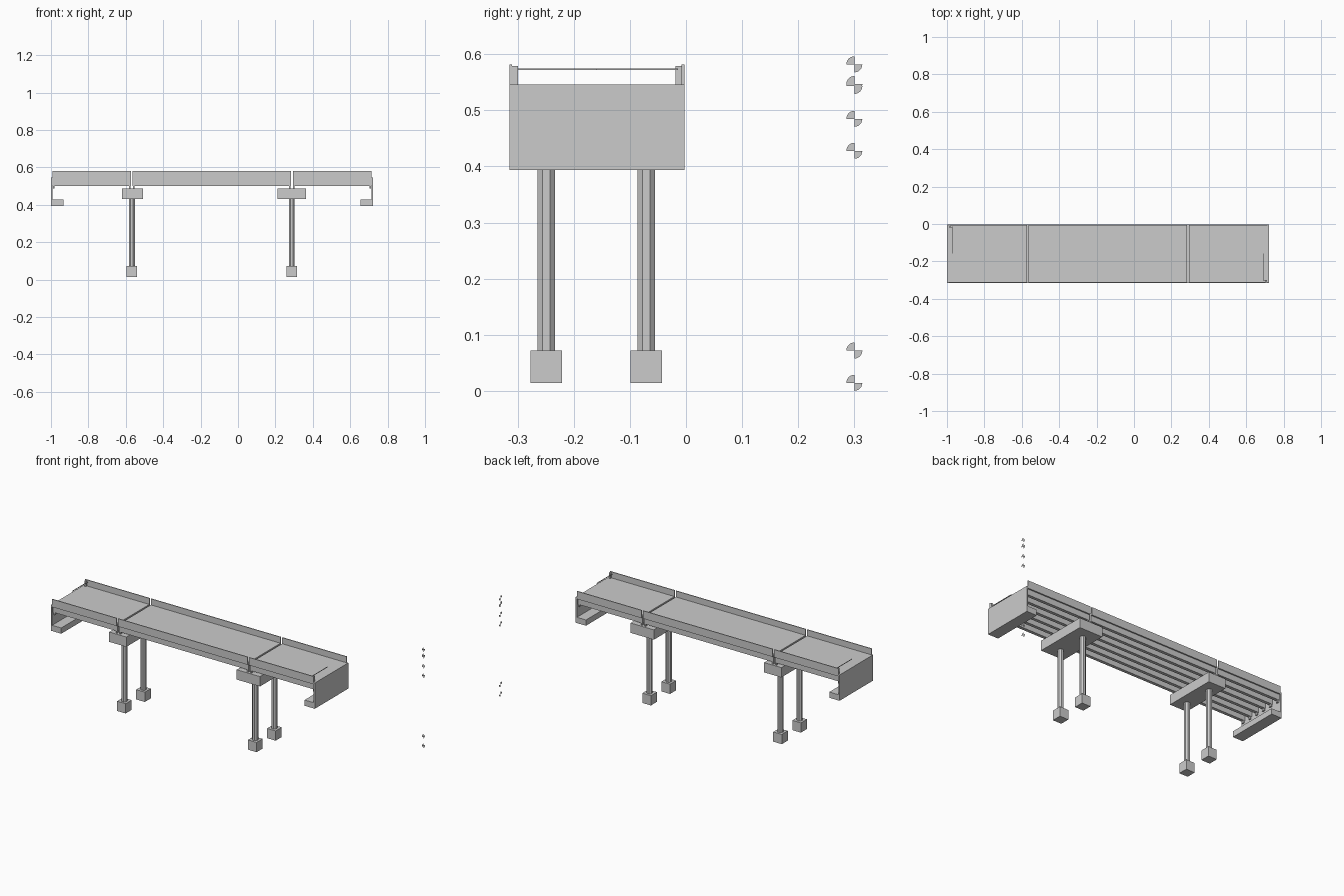
import bpy, bmesh, math

if "Cube" in bpy.data.objects:
    bpy.data.objects.remove(bpy.data.objects["Cube"])

Y0, Y1 = -0.315, -0.003            # bridge edges
YM = (Y0 + Y1) / 2
DECK = 0.546                       # road level


def obj_from_bm(name, bm):
    me = bpy.data.meshes.new(name)
    bmesh.ops.recalc_face_normals(bm, faces=bm.faces)
    bm.to_mesh(me)
    bm.free()
    ob = bpy.data.objects.new(name, me)
    bpy.context.collection.objects.link(ob)
    return ob


def boxes(name, items):
    """One object from boxes given as (x0, x1, y0, y1, z0, z1)."""
    bm = bmesh.new()
    for x0, x1, y0, y1, z0, z1 in items:
        vs = bmesh.ops.create_cube(bm, size=1)["verts"]
        for v in vs:
            v.co = (x0 + (v.co.x + .5) * (x1 - x0),
                    y0 + (v.co.y + .5) * (y1 - y0),
                    z0 + (v.co.z + .5) * (z1 - z0))
    return obj_from_bm(name, bm)


def extrude_y(name, profile):
    """Extrude an x-z profile over the full bridge width."""
    bm = bmesh.new()
    f = bm.faces.new([bm.verts.new((x, Y0, z)) for x, z in profile])
    ext = bmesh.ops.extrude_face_region(bm, geom=[f])["geom"]
    bmesh.ops.translate(bm, vec=(0, Y1 - Y0, 0),
                        verts=[g for g in ext if isinstance(g, bmesh.types.BMVert)])
    return obj_from_bm(name, bm)


# Three spans: slab, longitudinal girders and parapets
spans = {"left": (-0.992, -0.573), "middle": (-0.563, 0.283), "right": (0.293, 0.714)}
N = 6
for side, (a, b) in spans.items():
    boxes(side + "_deck_slab", [(a, b, Y0, Y1, 0.536, DECK)])
    pitch = (Y1 - Y0 - 0.034) / (N - 1)
    gy = [Y0 + 0.017 + i * pitch for i in range(N)]
    boxes(side + "_girders", [(a, b, y - .009, y + .009, 0.502, 0.536) for y in gy])
    boxes(side + "_parapets", [(a, b, Y0, Y0 + .005, DECK, 0.582),
                               (a, b, Y1 - .005, Y1, DECK, 0.582)])
    # Bearing pads under both girder ends
    boxes(side + "_bearings", [(x - .004, x + .004, y - .007, y + .007, 0.488, 0.502)
                               for x in (a + .006, b - .006) for y in gy])

# L-shaped end abutments
for side, x, d in (("left", -1.0, 1), ("right", 0.722, -1)):
    extrude_y(side + "_abutment", [
        (x, 0.394), (x + d * .067, 0.394), (x + d * .067, 0.428),
        (x + d * .008, 0.428), (x + d * .008, DECK), (x, DECK)])

# Piers: cap beam, octagonal columns, footings
for side, xc, c0, c1 in (("left", -0.567, -0.62, -0.508), ("right", 0.287, 0.212, 0.364)):
    boxes(side + "_pier_cap", [(c0, c1, Y0, Y1, 0.43, 0.488)])
    ys = (-0.249, -0.071)
    boxes(side + "_footings", [(xc - .028, xc + .028, y - .028, y + .028, 0.0145, 0.072)
                               for y in ys])
    for n, y in enumerate(ys):
        bpy.ops.mesh.primitive_cylinder_add(
            vertices=8, radius=0.0155 / math.cos(math.pi / 8), depth=0.358,
            location=(xc, y, 0.251), rotation=(0, 0, math.pi / 8))
        bpy.context.object.name = f"{side}_column_{n + 1}"

# Barrier posts and half-width arms, one per end
for side, x, d, edge, s in (("left", -0.985, 1, Y1 - .005, -1), ("right", 0.707, -1, Y0 + .005, 1)):
    ya, yb = sorted((edge, edge + s * .011))
    boxes(side + "_barrier_post", [(x - .005, x + .005, ya, yb, DECK, 0.579)])
    xa = x + d * .013
    ya, yb = sorted((edge + s * .006, YM))
    boxes(side + "_barrier_arm", [(xa - .0015, xa + .0015, ya, yb, 0.572, 0.575),
                                  (min(x, xa), max(x, xa), edge + s * .0085 - .0015,
                                   edge + s * .0085 + .0015, 0.572, 0.575)])

# Level markers: flat discs with two opposite quarters, beside the bridge
R = 0.0143
for n, z in enumerate((0.0145, 0.072, 0.428, 0.485, 0.5435, 0.547, 0.582)):
    bm = bmesh.new()
    for start in (90, 270):
        pts = [(1.0, 0.3, z)]
        for k in range(7):
            t = math.radians(start + 15 * k)
            pts.append((1.0, 0.3 + R * math.cos(t), z + R * math.sin(t)))
        bm.faces.new([bm.verts.new(p) for p in pts])
    obj_from_bm(f"level_marker_{n + 1}", bm)
